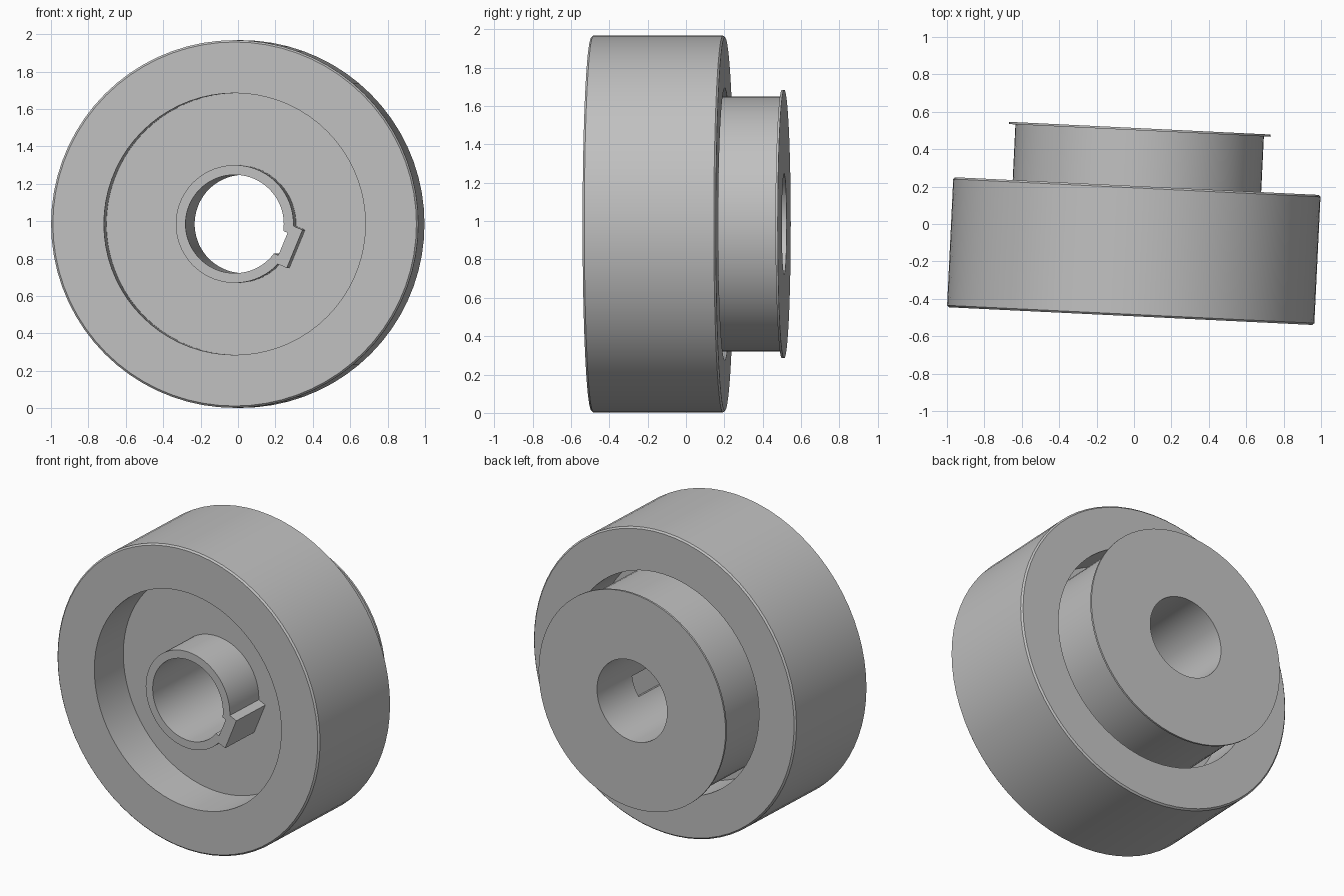
import bpy, bmesh, math
from mathutils import Matrix, Vector

cube = bpy.data.objects.get("Cube")
if cube:
    bpy.data.objects.remove(cube, do_unlink=True)

# Single plain metal colour
GREY = (0.53, 0.53, 0.53, 1.0)
metal = bpy.data.materials.new("grey_metal")
metal.use_nodes = True
metal.diffuse_color = GREY
metal.node_tree.nodes["Principled BSDF"].inputs["Base Color"].default_value = GREY

# The axle runs along local y from the front face, turned slightly about z
PLACE = Matrix.Translation((-0.018, -0.4925, 0.985)) @ Matrix.Rotation(math.radians(-2.78), 4, "Z")
KEY_TURN = Matrix.Rotation(math.radians(22.5), 4, "Y")


def finish(name, bm):
    bmesh.ops.recalc_face_normals(bm, faces=bm.faces)
    bm.transform(PLACE)
    mesh = bpy.data.meshes.new(name)
    bm.to_mesh(mesh)
    bm.free()
    mesh.materials.append(metal)
    obj = bpy.data.objects.new(name, mesh)
    bpy.context.collection.objects.link(obj)
    return obj


def lathe(name, profile, steps):
    """Spin a closed (radius, depth) outline around the axle."""
    bm = bmesh.new()
    verts = [bm.verts.new((r, d, 0)) for r, d in profile]
    edges = [bm.edges.new((verts[i - 1], verts[i])) for i in range(len(verts))]
    bmesh.ops.spin(bm, geom=verts + edges, cent=(0, 0, 0), axis=(0, 1, 0),
                   angle=math.tau, steps=steps, use_merge=True)
    bmesh.ops.remove_doubles(bm, verts=bm.verts, dist=0.0001)
    return finish(name, bm)


def key_block(name, radii, depths, half_width):
    """Box lying along the axle at the keyway angle."""
    bm = bmesh.new()
    bmesh.ops.create_cube(bm, size=1)
    size = (radii[1] - radii[0], depths[1] - depths[0], 2 * half_width)
    centre = Vector((sum(radii) / 2, sum(depths) / 2, 0))
    bm.transform(KEY_TURN @ Matrix.Translation(centre) @ Matrix.Diagonal((*size, 1)))
    return finish(name, bm)


# Dimensions shared by the outline
BORE, COLLAR, DRUM, FLANGE, GROOVE, RIM = 0.263, 0.315, 0.665, 0.70, 0.71, 0.983
WEB_FRONT, WEB_BACK, WIDTH, LENGTH = 0.28, 0.416, 0.696, 1.006
LIP, BEVEL = 0.012, 0.01

front_collar = [(BORE, 0), (COLLAR, 0), (COLLAR, WEB_FRONT)]
rim = [(FLANGE, WEB_FRONT), (FLANGE, 0), (RIM - BEVEL, 0), (RIM, BEVEL),
       (RIM, WIDTH - BEVEL), (RIM - BEVEL, WIDTH), (GROOVE, WIDTH), (GROOVE, WEB_BACK)]
rear_drum = [(DRUM, WEB_BACK), (DRUM, LENGTH - LIP), (FLANGE, LENGTH - LIP),
             (FLANGE, LENGTH), (BORE, LENGTH)]
wheel = lathe("wheel_with_hub", front_collar + rim + rear_drum, 72)

# Key housing on the outside of the collar
key_housing = key_block("key_housing", (0.285, 0.348), (0, WEB_FRONT), 0.11)

# Keyway slot cut into the bore
cutter = key_block("keyway_cutter", (0.15, 0.28), (-0.05, 0.67), 0.065)
cutter.hide_render = True
cut = wheel.modifiers.new("keyway", "BOOLEAN")
cut.operation = "DIFFERENCE"
cut.solver = "EXACT"
cut.object = cutter
bpy.context.view_layer.objects.active = wheel
bpy.ops.object.modifier_apply(modifier=cut.name)
bpy.data.objects.remove(cutter, do_unlink=True)

# Smooth curved walls, crisp corners
bpy.ops.object.select_all(action="DESELECT")
wheel.select_set(True)
bpy.ops.object.shade_smooth_by_angle(angle=math.radians(30))
